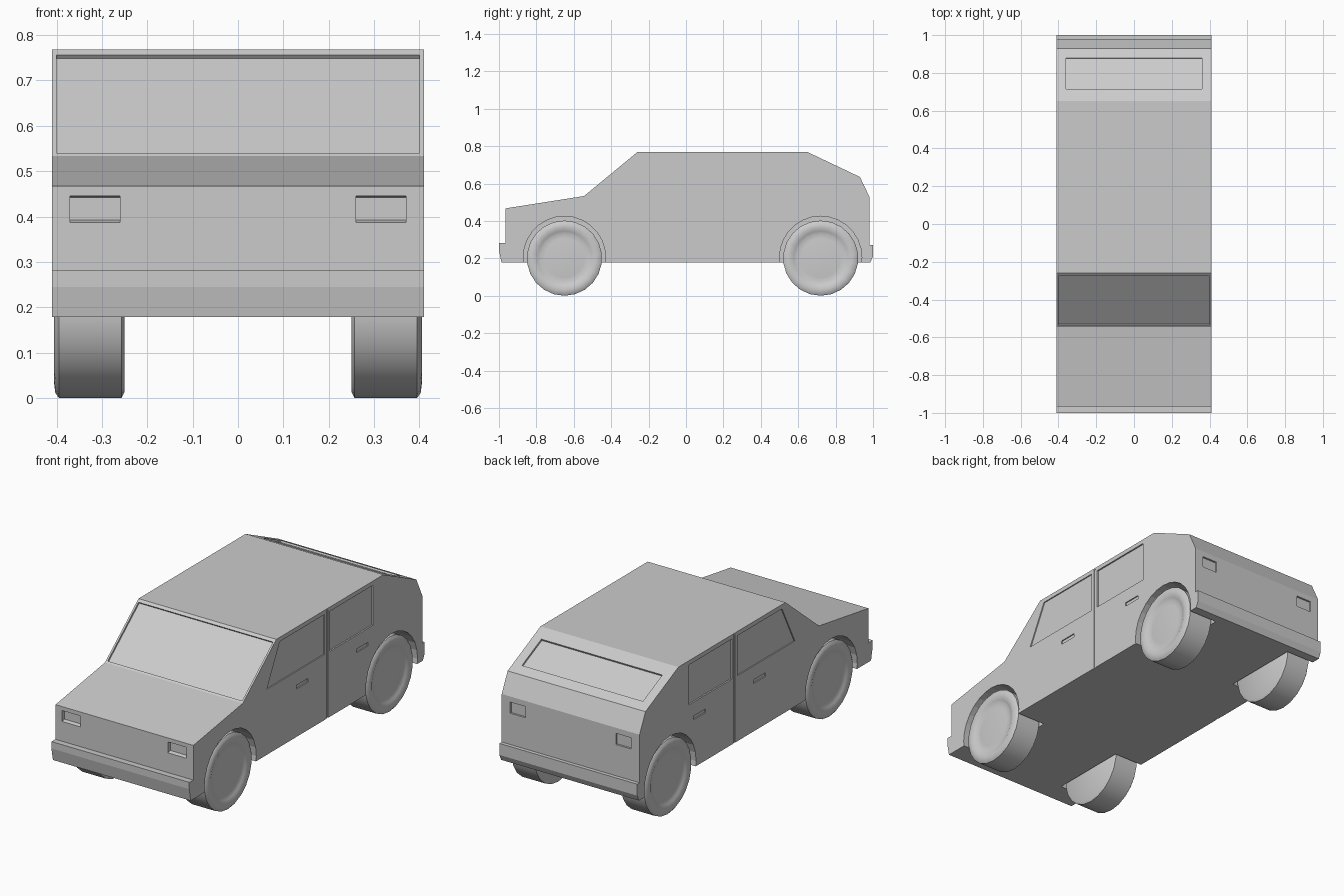
import bpy, bmesh, math

if "Cube" in bpy.data.objects:
    bpy.data.objects.remove(bpy.data.objects["Cube"])

W = 0.41  # half width of the body


def prism(name, profile, x0, x1):
    """Extrude a (y, z) outline between two x positions."""
    bm = bmesh.new()
    base = bm.faces.new([bm.verts.new((x0, y, z)) for y, z in profile])
    ext = bmesh.ops.extrude_face_region(bm, geom=[base])
    moved = [g for g in ext["geom"] if isinstance(g, bmesh.types.BMVert)]
    bmesh.ops.translate(bm, verts=moved, vec=(x1 - x0, 0, 0))
    bmesh.ops.recalc_face_normals(bm, faces=bm.faces)
    return finish(name, bm)


def finish(name, bm):
    mesh = bpy.data.meshes.new(name)
    bm.to_mesh(mesh)
    bm.free()
    obj = bpy.data.objects.new(name, mesh)
    bpy.context.collection.objects.link(obj)
    return obj


def rect(y0, y1, z0, z1):
    return [(y0, z0), (y1, z0), (y1, z1), (y0, z1)]


def slot(p, q, depth):
    """Thin outline straddling the line p-q, for recessed panes."""
    dy, dz = q[0] - p[0], q[1] - p[1]
    n = math.hypot(dy, dz)
    oy, oz = -dz / n * depth, dy / n * depth
    return [(p[0] - oy, p[1] - oz), (q[0] - oy, q[1] - oz),
            (q[0] + oy, q[1] + oz), (p[0] + oy, p[1] + oz)]


def cut(target, profile, x0, x1, mirror=False):
    """Boolean an extruded outline out of the target."""
    spans = [(x0, x1), (-x1, -x0)] if mirror else [(x0, x1)]
    for a, b in spans:
        cutter = prism("cutter", profile, a, b)
        cutter.hide_render = True
        mod = target.modifiers.new("cut", "BOOLEAN")
        mod.operation, mod.solver, mod.object = "DIFFERENCE", "EXACT", cutter
        bpy.context.view_layer.objects.active = target
        bpy.ops.object.modifier_apply(modifier=mod.name)
        bpy.data.objects.remove(cutter)


# Body shell
body = prism("body", [(-0.965, 0.178), (-0.965, 0.467), (-0.545, 0.533),
                      (-0.26, 0.768), (0.65, 0.768), (0.93, 0.635),
                      (0.98, 0.53), (0.98, 0.178)], -W, W)

# Wheel wells
AXLES = {"front": -0.65, "rear": 0.72}
for y in AXLES.values():
    arch = [(y + 0.22 * math.cos(a), 0.205 + 0.22 * math.sin(a))
            for a in (2 * math.pi * i / 28 for i in range(28))]
    cut(body, arch, 0.24, 0.5, mirror=True)

# Windscreen and rear window recesses
cut(body, slot((-0.536, 0.5404), (-0.274, 0.7565), 0.01), -0.40, 0.40)
cut(body, slot((0.715, 0.7371), (0.88, 0.6588), 0.01), -0.36, 0.36)

# Side windows, door seams and door handles
cut(body, [(-0.34, 0.53), (-0.23, 0.745), (0.15, 0.745), (0.15, 0.53)],
    W - 0.006, 0.5, mirror=True)
cut(body, rect(0.195, 0.56, 0.53, 0.745), W - 0.008, 0.5, mirror=True)
cut(body, rect(0.168, 0.18, 0.17, 0.76), W - 0.004, 0.5, mirror=True)
for y in (-0.09, 0.42):
    cut(body, rect(y, y + 0.1, 0.435, 0.455), W - 0.006, 0.5, mirror=True)

# Headlight and tail light recesses
cut(body, [(-1.0, 0.378), (-0.945, 0.392), (-0.945, 0.442), (-1.0, 0.452)],
    0.26, 0.37, mirror=True)
cut(body, rect(0.97, 1.05, 0.44, 0.50), 0.27, 0.36, mirror=True)

# Bumpers
prism("front_bumper", [(-0.95, 0.28), (-1.0, 0.282), (-1.0, 0.245),
                       (-0.987, 0.178), (-0.95, 0.178)], -W, W)
prism("rear_bumper", [(0.965, 0.272), (1.0, 0.272), (1.0, 0.21),
                      (0.985, 0.178), (0.965, 0.178)], -W, W)

# Wheels: tyre and dished disc turned around the axle
TURN = [(0.25, 0), (0.25, 0.188), (0.257, 0.201), (0.395, 0.201),
        (0.403, 0.19), (0.406, 0.165), (0.398, 0.145), (0.391, 0.13),
        (0.394, 0.105), (0.394, 0)]
for end, y in AXLES.items():
    for side, s in (("right", 1), ("left", -1)):
        bm = bmesh.new()
        pts = [bm.verts.new((s * x, 0, -r)) for x, r in TURN]
        edges = [bm.edges.new(pair) for pair in zip(pts, pts[1:])]
        bmesh.ops.spin(bm, geom=pts + edges, cent=(0, 0, 0), axis=(1, 0, 0),
                       angle=2 * math.pi, steps=22)
        bmesh.ops.remove_doubles(bm, verts=bm.verts, dist=0.0005)
        bmesh.ops.recalc_face_normals(bm, faces=bm.faces)
        wheel = finish(f"{end}_{side}_wheel", bm)
        wheel.location = (0, y, 0.201)
        bpy.ops.object.select_all(action="DESELECT")
        wheel.select_set(True)
        bpy.context.view_layer.objects.active = wheel
        bpy.ops.object.shade_smooth_by_angle(angle=math.radians(35))
